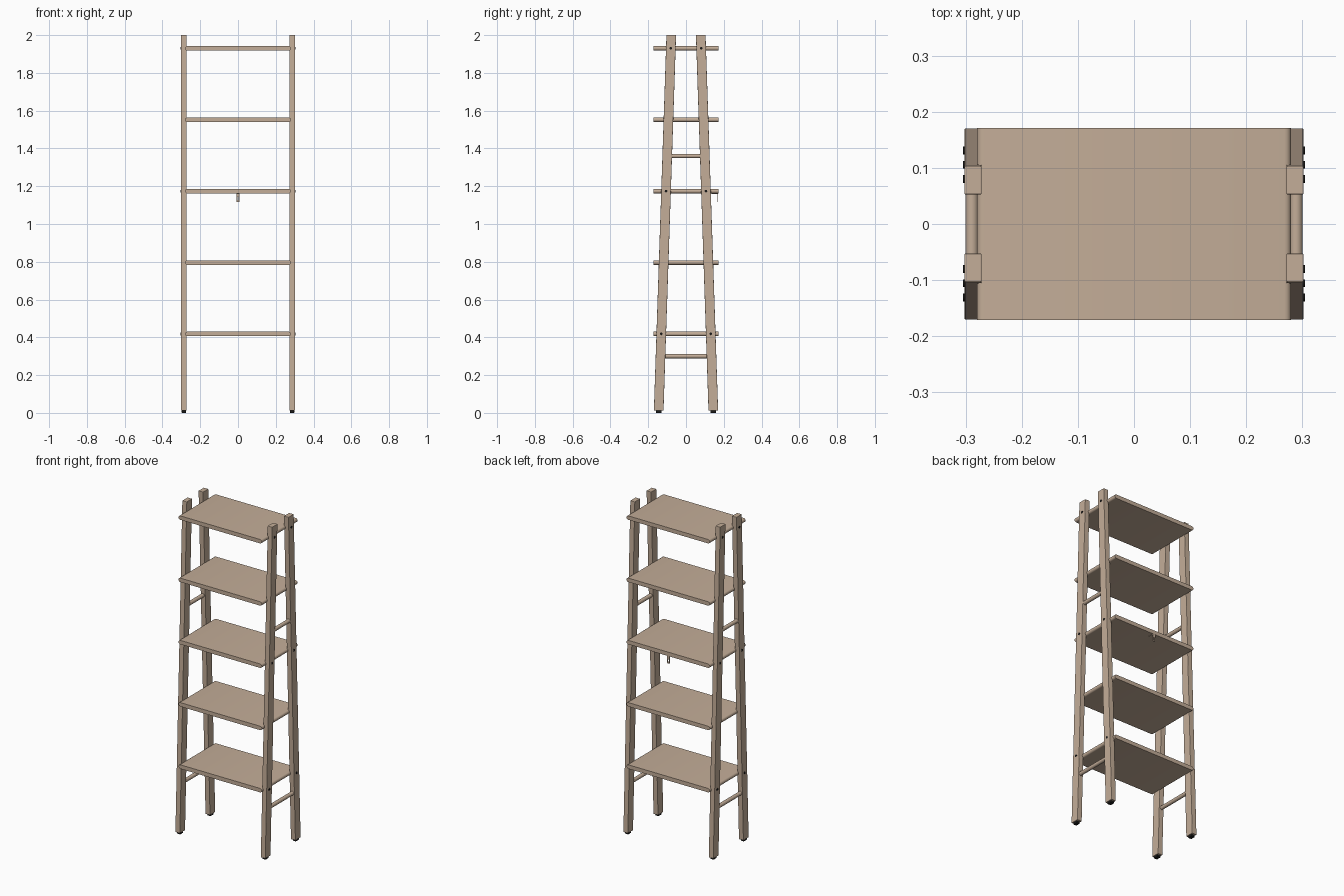
import bpy
import bmesh
import math

cube = bpy.data.objects.get("Cube")
if cube:
    bpy.data.objects.remove(cube, do_unlink=True)


def make_material(name, rgb):
    mat = bpy.data.materials.new(name)
    mat.use_nodes = True
    color = (*rgb, 1)
    mat.diffuse_color = color
    mat.node_tree.nodes["Principled BSDF"].inputs["Base Color"].default_value = color
    return mat


wood = make_material("pale wood", (0.55, 0.42, 0.315))
black = make_material("black rubber", (0.01, 0.01, 0.01))


def finish(name, bm, mat, bevel=0, smooth=False):
    bmesh.ops.recalc_face_normals(bm, faces=bm.faces)
    mesh = bpy.data.meshes.new(name)
    bm.to_mesh(mesh)
    bm.free()
    mesh.materials.append(mat)
    obj = bpy.data.objects.new(name, mesh)
    bpy.context.collection.objects.link(obj)
    if bevel:
        mod = obj.modifiers.new("soft edges", "BEVEL")
        mod.width = bevel
        mod.segments = 2
    if smooth:
        bpy.ops.object.select_all(action="DESELECT")
        obj.select_set(True)
        bpy.context.view_layer.objects.active = obj
        bpy.ops.object.shade_smooth_by_angle(angle=math.radians(40))
    return obj


def box(name, center, size, mat, bevel=0):
    bm = bmesh.new()
    bmesh.ops.create_cube(bm, size=1)
    bmesh.ops.scale(bm, vec=size, verts=bm.verts)
    bmesh.ops.translate(bm, vec=center, verts=bm.verts)
    return finish(name, bm, mat, bevel)


def extrude_profile(name, points, offset, mat, bevel=0, smooth=False):
    bm = bmesh.new()
    face = bm.faces.new([bm.verts.new(p) for p in points])
    new = bmesh.ops.extrude_face_region(bm, geom=[face])["geom"]
    bmesh.ops.translate(bm, vec=offset,
                        verts=[v for v in new if isinstance(v, bmesh.types.BMVert)])
    return finish(name, bm, mat, bevel, smooth)


def rod(name, center, radius, length, axis, mat, sides=20):
    bpy.ops.mesh.primitive_cylinder_add(
        vertices=sides, radius=radius, depth=length, location=center,
        rotation=(0, math.pi / 2, 0) if axis == "x" else (math.pi / 2, 0, 0))
    obj = bpy.context.object
    obj.name = name
    obj.data.materials.append(mat)
    bpy.ops.object.shade_smooth_by_angle(angle=math.radians(40))


LEG_X, LEG_W, LEG_D = 0.287, 0.031, 0.051
FOOT_H = 0.012
SHELVES = [0.418 + 0.378 * i for i in range(5)]


def leg_y(z):
    return 0.145 - 0.0335 * z


# Tapering frame: four leaning legs with feet and screw heads
for sx, side in ((1, "left"), (-1, "right")):
    for sy, end in ((-1, "front"), (1, "back")):
        name = f"{end}_{side}"
        corners = [(z, leg_y(z) + s * LEG_D / 2)
                   for z, s in ((FOOT_H, -1), (FOOT_H, 1), (2, 1), (2, -1))]
        x0 = sx * LEG_X - LEG_W / 2
        extrude_profile(f"{name}_leg", [(x0, sy * y, z) for z, y in corners],
                        (LEG_W, 0, 0), wood, bevel=0.002)
        box(f"{name}_foot", (sx * LEG_X, sy * leg_y(0), FOOT_H / 2),
            (0.022, 0.03, FOOT_H), black, bevel=0.002)
        for i in (0, 2, 4):
            z = SHELVES[i]
            rod(f"{name}_screw_{i + 1}",
                (sx * (LEG_X + LEG_W / 2), sy * leg_y(z), z),
                0.007, 0.004, "x", black, sides=12)
    # Round rungs joining the front and back legs
    for level, z in (("lower", 0.3), ("upper", 1.36)):
        rod(f"{side}_{level}_rung", (sx * 0.289, 0, z),
            0.0115, 2 * leg_y(z), "y", wood)

# Shelves with rounded ends let into the legs
HALF_X, HALF_Y, R = 0.28, 0.171, 0.012
for i, z in enumerate(SHELVES):
    outline = []
    for sx in (1, -1):
        for k in range(9):
            a = -math.pi / 2 + math.pi * k / 8
            outline.append((sx * (HALF_X - R + R * math.cos(a)), -HALF_Y,
                            z + sx * R * math.sin(a)))
    extrude_profile(f"shelf_{i + 1}", outline, (0, 2 * HALF_Y, 0), wood, smooth=True)

# Small wall bracket under the back edge of the middle shelf
under = SHELVES[2] - R
box("bracket_tab", (0, 0.152, under - 0.001), (0.018, 0.036, 0.002), wood)
box("bracket_upper_plate", (0, 0.169, under - 0.01), (0.018, 0.002, 0.02), wood)
for sx, side in ((1, "left"), (-1, "right")):
    box(f"bracket_{side}_strip", (sx * 0.006, 0.169, under - 0.027),
        (0.005, 0.002, 0.018), wood)
box("bracket_lower_plate", (0, 0.169, under - 0.04), (0.017, 0.002, 0.01), wood)
